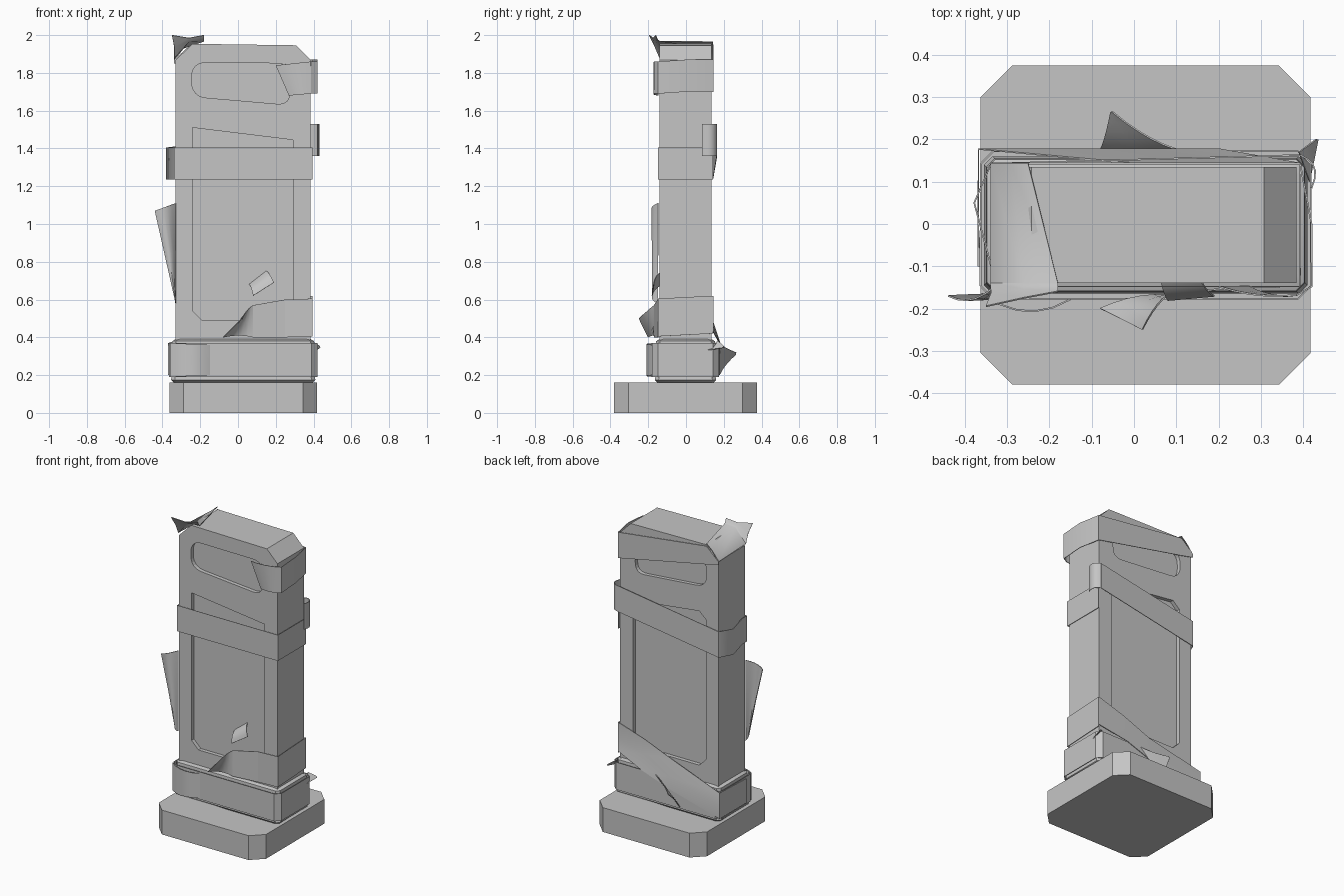
import bpy
from math import radians
from mathutils import Vector

default = bpy.data.objects.get("Cube")
if default:
    bpy.data.objects.remove(default, do_unlink=True)

GREY = (0.56, 0.56, 0.56, 1)
stone = bpy.data.materials.new("plain_grey")
stone.use_nodes = True
stone.diffuse_color = GREY
stone.node_tree.nodes["Principled BSDF"].inputs["Base Color"].default_value = GREY

# faces of the upright slab, shared by every part that touches it
LEFT, RIGHT, FRONT, BACK = -0.33, 0.385, -0.14, 0.135
SKIN = 0.008


def make(name, verts, faces):
    mesh = bpy.data.meshes.new(name)
    mesh.from_pydata([tuple(v) for v in verts], [], faces)
    mesh.materials.append(stone)
    obj = bpy.data.objects.new(name, mesh)
    bpy.context.scene.collection.objects.link(obj)
    return obj


def smooth(obj):
    obj.data.shade_smooth()
    obj.data.set_sharp_from_angle(angle=radians(40))


def bake(obj):
    """Replace the mesh by the result of its modifiers."""
    bpy.context.view_layer.update()
    finished = bpy.data.meshes.new_from_object(
        obj.evaluated_get(bpy.context.evaluated_depsgraph_get()))
    obj.modifiers.clear()
    obj.data = finished


def outline(corners, steps=1):
    """Polygon whose corners (a, b, cut) are chamfered, or rounded with more steps."""
    points = []
    for i, (a, b, cut) in enumerate(corners):
        here = Vector((a, b))
        if not cut:
            points.append(here)
            continue
        previous = Vector(corners[i - 1][:2])
        following = Vector(corners[(i + 1) % len(corners)][:2])
        start = here + (previous - here).normalized() * cut
        end = here + (following - here).normalized() * cut
        for s in range(steps + 1):
            t = s / steps
            points.append(start.lerp(here, t).lerp(here.lerp(end, t), t))
    return points


def footprint(grow_x, grow_y, cut):
    """Chamfered rectangle around the slab, widened on each side."""
    left, right, front, back = LEFT - grow_x, RIGHT + grow_x, FRONT - grow_y, BACK + grow_y
    return outline([(left, front, cut), (right, front, cut),
                    (right, back, cut), (left, back, cut)])


def bridge(rows, count, closed=False):
    """Quads between neighbouring rows of points."""
    across = count if closed else count - 1
    return [[r * count + i, r * count + (i + 1) % count,
             (r + 1) * count + (i + 1) % count, (r + 1) * count + i]
            for r in range(rows - 1) for i in range(across)]


def loft(name, rings):
    """Closed solid through rings of equal length."""
    count = len(rings[0])
    verts = [v for ring in rings for v in ring]
    faces = bridge(len(rings), count, closed=True)
    faces.append(list(range(count))[::-1])
    faces.append(list(range(len(verts) - count, len(verts))))
    return make(name, verts, faces)


def slab(name, profile, front, back):
    """Upright x-z profile carried from back to front."""
    return loft(name, [[(x, y, z) for x, z in profile] for y in (back, front)])


def sheet(name, rows):
    """Thin cloth surface through rows of points."""
    obj = make(name, [p for row in rows for p in row], bridge(len(rows), len(rows[0])))
    thick = obj.modifiers.new("thickness", 'SOLIDIFY')
    thick.thickness = SKIN / 2
    thick.offset = 0
    bake(obj)
    smooth(obj)


def strip(name, height, path):
    """Upright cloth strip whose lower edge follows the path."""
    sheet(name, [[(x, y, z), (x, y, z + height)] for x, y, z in path])


def flap(name, root, tip, bend, steps=5):
    """Loose cloth curving from its root edge to its tip edge, pushed along bend."""
    bend = Vector(bend)
    rows = []
    for s in range(steps + 1):
        t = s / steps
        bulge = bend * 4 * t * (1 - t)
        edge = [Vector(a).lerp(Vector(b), t) + bulge for a, b in zip(root, tip)]
        rows.append([edge[0], edge[0].lerp(edge[1], 0.5), edge[1]])
    sheet(name, rows)


# plinth and moulded foot
loft("plinth", [[(x, y, z) for x, y in footprint(0.033, 0.24, 0.075)] for z in (0, 0.16)])
foot_levels = [(0.15, 0), (0.175, 0.025), (0.2, 0.02), (0.36, 0.02), (0.38, 0.018), (0.39, 0)]
smooth(loft("moulded_foot", [[(x, y, z) for x, y in footprint(grow, grow, 0.02)]
                             for z, grow in foot_levels]))
band = footprint(0.033, 0.037, 0.03)
strip("foot_wrap", 0.18, [(x, y, 0.19) for x, y in band + band[:1]])

# upright slab with clipped shoulders and sunken panels
body = slab("upright_slab", outline([(LEFT, 0.15, 0), (RIGHT, 0.15, 0),
                                     (RIGHT, 1.945, 0.077), (LEFT, 1.955, 0.088)]), FRONT, BACK)
slot = outline([(-0.245, 1.675, 0.08), (0.275, 1.63, 0.07),
                (0.275, 1.85, 0.07), (-0.245, 1.855, 0.08)], steps=6)


def panel(top_cut):
    return outline([(-0.24, 0.49, 0.05), (0.29, 0.49, 0.05),
                    (0.29, 1.445, top_cut), (-0.24, 1.51, top_cut)])


DEPTH = 0.025
cutters = []
for face_y, inward, top_cut in ((FRONT, DEPTH, 0), (BACK, -DEPTH, 0.05)):
    for shape in (slot, panel(top_cut)):
        near, far = sorted((face_y - inward, face_y + inward))
        cutter = slab("recess_cutter", shape, near, far)
        cutter.hide_render = True
        recess = body.modifiers.new("recess", 'BOOLEAN')
        recess.operation = 'DIFFERENCE'
        recess.solver = 'EXACT'
        recess.object = cutter
        cutters.append(cutter)
bake(body)
for cutter in cutters:
    bpy.data.objects.remove(cutter, do_unlink=True)

# cloth strips wrapped around the slab
front, back = FRONT - SKIN, BACK + SKIN
left, right = LEFT - SKIN, RIGHT + SKIN
outer_right = RIGHT + 0.035
strip("top_strip", 0.17, [(RIGHT, front - 0.02, 1.69), (outer_right, front, 1.69),
                          (outer_right, 0, 1.7), (RIGHT + SKIN, back, 1.7)])
sheet("top_back_strip", [[(right, back, 1.7), (right, back, 1.87)],
                         [(-0.25, back, 1.83), (-0.25, back, 1.95)],
                         [(left, back, 1.85), (left, back, 1.87)]])
strip("middle_strip", 0.17, [(right, back, 1.235), (right, front, 1.235), (left, front, 1.235),
                             (left, -0.1, 1.235), (left - 0.04, 0.05, 1.235),
                             (left, back, 1.24), (right, back + 0.02, 1.36)])
flap("middle_strip_end", [(right, back + 0.02, 1.36), (right, back + 0.02, 1.53)],
     [(outer_right, 0.085, 1.36), (outer_right, 0.085, 1.53)], (0.02, 0.01, 0))

# strip slanting down the back, over the foot
low_back = BACK + 0.042
sheet("lower_back_strip", [
    [(right, back, z) for z in (0.43, 0.52, 0.62)],
    [(0.2, low_back, 0.37), (0.2, back, 0.46), (0.2, back, 0.56)],
    [(0, low_back, 0.3), (0, low_back, 0.38), (0, back, 0.48)],
    [(left - 0.03, low_back, z) for z in (0.2, 0.28, 0.37)],
    [(left - 0.03, -0.1, z) for z in (0.2, 0.28, 0.36)]])

# loose ends and torn flaps
sheet("top_corner_flap", [
    [(left, back, 1.87), (-0.29, back, 1.93), (-0.25, back, 1.965)],
    [(left, FRONT, 1.88), (-0.26, FRONT, 1.965), (-0.18, FRONT, 1.968)],
    [(left, -0.165, 1.94), (-0.26, -0.155, 1.97), (-0.18, -0.15, 1.975)],
    [(-0.35, -0.195, 2), (-0.26, -0.175, 1.985), (-0.18, -0.16, 2)]])
flap("top_strip_fold", [(RIGHT, front - 0.02, 1.69), (RIGHT, front - 0.02, 1.86)],
     [(0.27, front, 1.68), (0.2, front, 1.84)], (0, -0.01, 0))
flap("side_flap", [(LEFT, front, 0.58), (LEFT, front, 1.11)],
     [(left, -0.165, 0.62), (-0.44, -0.17, 1.07)], (0, -0.02, 0))
strip("lower_front_strip", 0.2, [(right, back, 0.42), (right, front, 0.405), (0.25, front, 0.4)])
flap("lower_front_strip_end", [(0.25, front, 0.4), (0.25, front, 0.6)],
     [(0.08, front - 0.02, 0.4), (0.08, front - 0.02, 0.57)], (0, 0, 0))
flap("lower_front_flap", [(0.08, front - 0.02, 0.4), (0.08, front - 0.02, 0.57)],
     [(-0.08, -0.2, 0.4), (0.02, -0.25, 0.5)], (0, 0.01, 0.01))
flap("small_front_tab", [(0.06, FRONT + DEPTH, 0.68), (0.15, FRONT + DEPTH, 0.75)],
     [(0.08, -0.18, 0.62), (0.19, -0.17, 0.69)], (0, -0.01, 0.01))
flap("back_spike", [(-0.08, low_back, 0.2), (0.1, low_back, 0.37)],
     [(-0.055, 0.265, 0.31), (-0.05, 0.265, 0.32)], (0, -0.01, 0))
flap("foot_front_curl", [(-0.15, -0.178, 0.2), (-0.15, -0.178, 0.36)],
     [(-0.36, -0.165, 0.19), (-0.36, -0.165, 0.37)], (0, -0.035, 0))
flap("foot_back_tip", [(0.415, 0.1, 0.33), (0.39, 0.17, 0.38)],
     [(0.435, 0.2, 0.345), (0.43, 0.2, 0.355)], (0, 0, 0))
